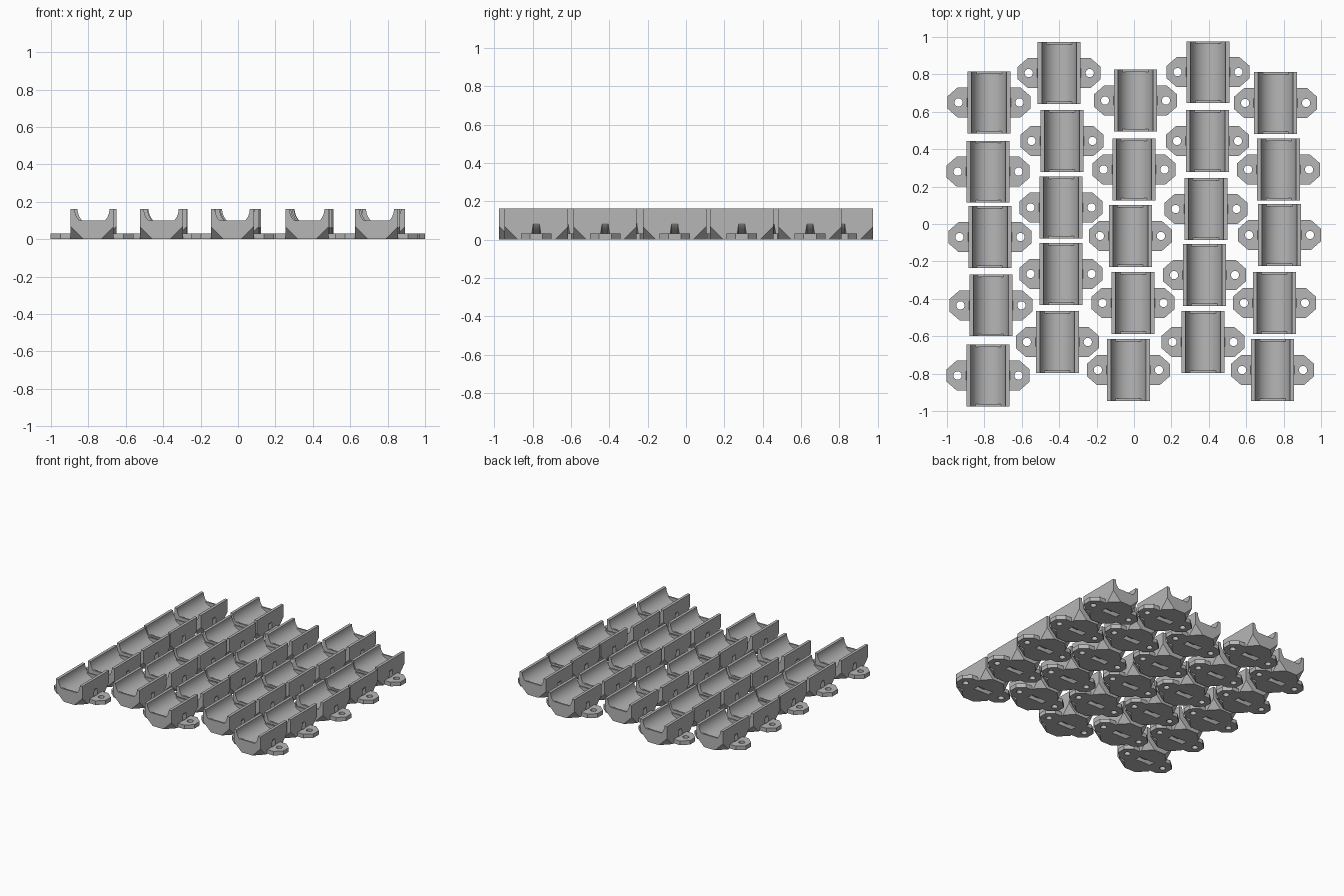
import bpy, bmesh, math
from mathutils import Matrix, Vector

cube = bpy.data.objects.get("Cube")
if cube:
    bpy.data.objects.remove(cube, do_unlink=True)

# Holder dimensions
HALF_W, HALF_L, HEIGHT = 0.115, 0.165, 0.163
CORNER = 0.068
EAR_END, EAR_TOP = 0.222, 0.032
TROUGH_R, LIP_Z, LIP_T = 0.093, 0.10, 0.013

grey = bpy.data.materials.new("mid_grey")
grey.use_nodes = True
color = (0.47, 0.47, 0.47, 1)
grey.diffuse_color = color
grey.node_tree.nodes["Principled BSDF"].inputs["Base Color"].default_value = color


def add_object(name, bm):
    bmesh.ops.recalc_face_normals(bm, faces=bm.faces)
    mesh = bpy.data.meshes.new(name)
    bm.to_mesh(mesh)
    bm.free()
    obj = bpy.data.objects.new(name, mesh)
    bpy.context.collection.objects.link(obj)
    return obj


def slice_off(bm, point, normal):
    """Cut away the side the normal points to and close the cut."""
    geom = bm.verts[:] + bm.edges[:] + bm.faces[:]
    bmesh.ops.bisect_plane(bm, geom=geom, plane_co=point, plane_no=normal, clear_outer=True)
    bmesh.ops.holes_fill(bm, edges=[e for e in bm.edges if e.is_boundary], sides=0)


def cylinder(radius, depth, matrix, segments):
    bm = bmesh.new()
    bmesh.ops.create_cone(bm, cap_ends=True, segments=segments, radius1=radius,
                          radius2=radius, depth=depth, matrix=matrix)
    return bm


# Block with its four lower corners cut off
bm = bmesh.new()
bmesh.ops.create_cube(bm, size=1, matrix=Matrix.Translation((0, 0, HEIGHT / 2))
                      @ Matrix.Diagonal((2 * HALF_W, 2 * HALF_L, HEIGHT, 1)))
for sx in (-1, 1):
    for sy in (-1, 1):
        slice_off(bm, Vector((sx * HALF_W, sy * HALF_L, CORNER)), Vector((sx, sy, -1)))
block = add_object("holder_block", bm)

# Mounting plate whose ends form the two ears
bm = bmesh.new()
quarter = [(EAR_END, 0.033), (0.168, 0.08)]
outline = quarter + [(-x, y) for x, y in reversed(quarter)]
outline += [(-x, -y) for x, y in outline]
base = bm.faces.new([bm.verts.new((x, y, 0)) for x, y in outline])
top = bmesh.ops.extrude_face_region(bm, geom=[base])["geom"]
bmesh.ops.translate(bm, vec=(0, 0, EAR_TOP),
                    verts=[v for v in top if isinstance(v, bmesh.types.BMVert)])
plate = add_object("ear_plate", bm)

# Round trough between the end lips, and the shallower opening above them
axis = Matrix.Translation((0, 0, HEIGHT)) @ Matrix.Rotation(math.pi / 2, 4, "X")
trough = add_object("trough_cutter", cylinder(TROUGH_R, 2 * (HALF_L - LIP_T), axis, 64))
bm = cylinder(TROUGH_R, 2 * HALF_L + 0.1, axis, 64)
slice_off(bm, Vector((0, 0, LIP_Z)), Vector((0, 0, -1)))
opening = add_object("opening_cutter", bm)

# Ring-shaped strap channel with a tapered section
bm = bmesh.new()
section = [(0.14, -0.016), (0.14, 0.016), (0.176, 0.024), (0.176, -0.024)]
rings = []
for i in range(72):
    a = math.tau * i / 72
    rings.append([bm.verts.new((r * math.cos(a), y, HEIGHT + r * math.sin(a)))
                  for r, y in section])
for i, ring in enumerate(rings):
    nxt = rings[(i + 1) % len(rings)]
    for j in range(4):
        k = (j + 1) % 4
        bm.faces.new((ring[j], ring[k], nxt[k], nxt[j]))
# Keep only the lower half of the ring
slice_off(bm, Vector((0, 0, HEIGHT - 0.03)), Vector((0, 0, 1)))
channel = add_object("strap_channel_cutter", bm)

# Screw holes
holes = [add_object("screw_hole_cutter",
                    cylinder(0.022, 0.2, Matrix.Translation((s * 0.163, 0, 0)), 32))
         for s in (-1, 1)]

# Combine into one holder mesh
cutters = [trough, opening, channel] + holes
for part in [plate] + cutters:
    part.hide_render = True
    mod = block.modifiers.new(part.name, "BOOLEAN")
    mod.operation = "UNION" if part is plate else "DIFFERENCE"
    mod.solver = "EXACT"
    mod.object = part
bpy.context.view_layer.update()
depsgraph = bpy.context.evaluated_depsgraph_get()
holder_mesh = bpy.data.meshes.new_from_object(block.evaluated_get(depsgraph))
holder_mesh.name = "pipe_holder"
holder_mesh.materials.clear()
holder_mesh.materials.append(grey)
for face in holder_mesh.polygons:
    face.material_index = 0
for part in [block, plate] + cutters:
    bpy.data.objects.remove(part, do_unlink=True)

# Loosely staggered columns of holders, each listed back to front
columns = [
    [(-0.775, 0.65), (-0.78, 0.28), (-0.77, -0.07), (-0.765, -0.435), (-0.78, -0.81)],
    [(-0.40, 0.807), (-0.385, 0.444), (-0.39, 0.088), (-0.39, -0.267), (-0.41, -0.631)],
    [(0.008, 0.66), (0, 0.291), (-0.019, -0.064), (-0.005, -0.422), (-0.03, -0.781)],
    [(0.396, 0.812), (0.393, 0.444), (0.385, 0.08), (0.377, -0.273), (0.369, -0.631)],
    [(0.757, 0.647), (0.773, 0.291), (0.778, -0.059), (0.751, -0.422), (0.741, -0.781)],
]
for c, column in enumerate(columns, 1):
    for r, (x, y) in enumerate(column, 1):
        holder = bpy.data.objects.new(f"pipe_holder_{c}_{r}", holder_mesh)
        holder.location = (x, y, 0)
        bpy.context.collection.objects.link(holder)

# Smooth the round surfaces on the shared mesh, keeping edges sharp
bpy.ops.object.select_all(action="DESELECT")
holder.select_set(True)
bpy.context.view_layer.objects.active = holder
bpy.ops.object.shade_smooth_by_angle(angle=math.radians(30))
